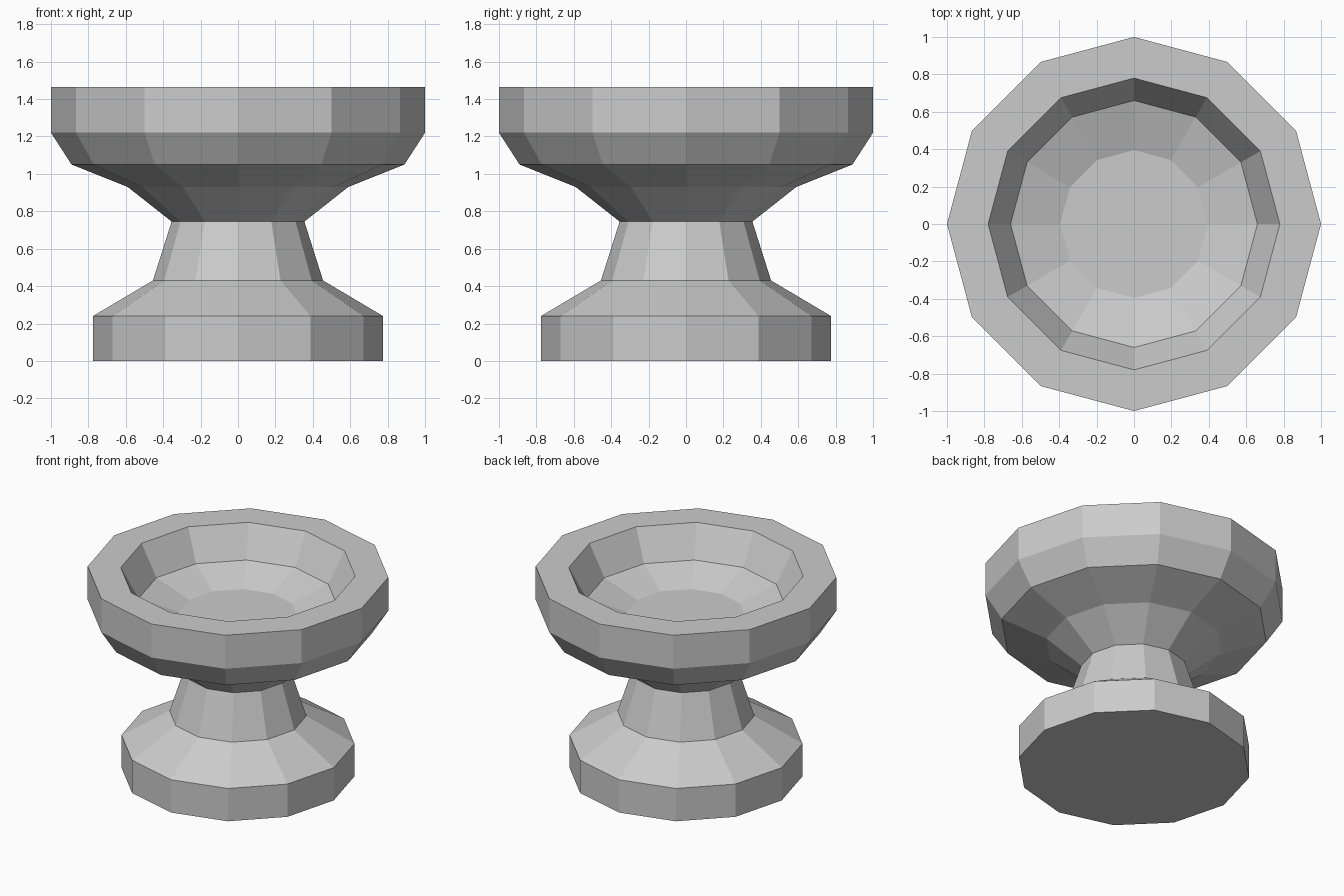
import bpy, bmesh
from math import cos, sin, tau

if "Cube" in bpy.data.objects:
    bpy.data.objects.remove(bpy.data.objects["Cube"])

SIDES = 12


def lathe(name, profile):
    """Revolve (radius, z) points into a closed, flat-faced solid."""
    bm = bmesh.new()
    rings = [[bm.verts.new((r * cos(tau * i / SIDES), r * sin(tau * i / SIDES), z))
              for i in range(SIDES)] for r, z in profile]
    for low, high in zip(rings, rings[1:]):
        for i in range(SIDES):
            j = (i + 1) % SIDES
            bm.faces.new((low[i], low[j], high[j], high[i]))
    bm.faces.new(rings[0][::-1])
    bm.faces.new(rings[-1])
    bmesh.ops.recalc_face_normals(bm, faces=bm.faces)
    mesh = bpy.data.meshes.new(name)
    bm.to_mesh(mesh)
    bm.free()
    obj = bpy.data.objects.new(name, mesh)
    bpy.context.collection.objects.link(obj)
    return obj


# Foot, stem, bowl exterior, then rim and bowl interior
foot = [(0.775, 0), (0.775, 0.24), (0.455, 0.43)]
stem = [(0.355, 0.745)]
bowl_outside = [(0.59, 0.93), (0.89, 1.05), (1, 1.22), (1, 1.465)]
bowl_inside = [(0.78, 1.465), (0.66, 1.245), (0.395, 1.155)]
lathe("pedestal_bowl", foot + stem + bowl_outside + bowl_inside)
